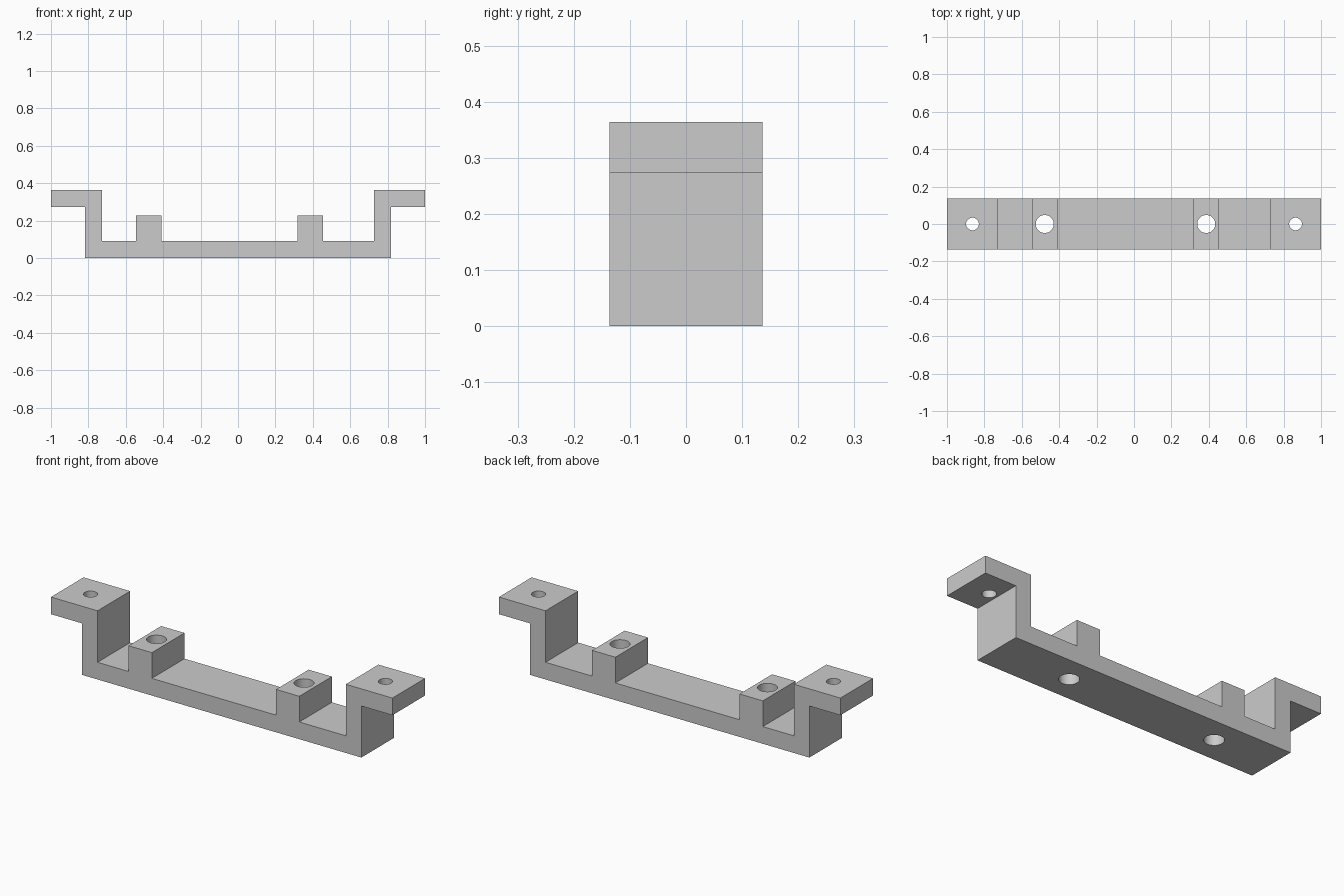
import bpy
import bmesh
from math import radians

cube = bpy.data.objects.get("Cube")
if cube:
    bpy.data.objects.remove(cube, do_unlink=True)

U = 1 / 11            # module: the wall thickness
HALF_DEPTH = 1.5 * U

grey = bpy.data.materials.new("plain grey")
grey.use_nodes = True
colour = (0.6, 0.6, 0.6, 1)
grey.diffuse_color = colour
grey.node_tree.nodes["Principled BSDF"].inputs["Base Color"].default_value = colour


def extrude_profile(name, points):
    """Extrude an x-z outline, given in modules, through the full depth."""
    bm = bmesh.new()
    face = bm.faces.new([bm.verts.new((x * U, -HALF_DEPTH, z * U)) for x, z in points])
    result = bmesh.ops.extrude_face_region(bm, geom=[face])
    verts = [v for v in result["geom"] if isinstance(v, bmesh.types.BMVert)]
    bmesh.ops.translate(bm, verts=verts, vec=(0, 2 * HALF_DEPTH, 0))
    bmesh.ops.recalc_face_normals(bm, faces=bm.faces)
    mesh = bpy.data.meshes.new(name)
    bm.to_mesh(mesh)
    bm.free()
    mesh.materials.append(grey)
    obj = bpy.data.objects.new(name, mesh)
    bpy.context.collection.objects.link(obj)
    return obj


def drill(obj, x, radius):
    """Cut a vertical round hole right through the object."""
    bpy.ops.mesh.primitive_cylinder_add(vertices=48, radius=radius, depth=2,
                                        location=(x * U, 0, 0))
    cutter = bpy.context.object
    cutter.hide_render = True
    cutter.data.materials.append(grey)
    mod = obj.modifiers.new("hole", 'BOOLEAN')
    mod.operation = 'DIFFERENCE'
    mod.solver = 'EXACT'
    mod.object = cutter
    bpy.context.view_layer.objects.active = obj
    bpy.ops.object.modifier_apply(modifier=mod.name)
    bpy.data.objects.remove(cutter, do_unlink=True)


# Outline of one stepped end: flange underside, post, flange top
end = [(9, 0), (9, 3), (11, 3), (11, 4), (8, 4), (8, 1)]


def boss(x0, x1):
    """Outline of a raised block on the base, right edge first."""
    return [(x1, 1), (x1, 2.5), (x0, 2.5), (x0, 1)]


# One-piece bracket: base, two offset bosses, mirrored stepped ends
outline = end + boss(3.5, 5) + boss(-6, -4.5) + [(-x, z) for x, z in reversed(end)]
bracket = extrude_profile("mounting_bracket", outline)

# Boss holes and flange screw holes
for x in (-5.25, 4.25):
    drill(bracket, x, 0.048)
for x in (-9.5, 9.5):
    drill(bracket, x, 0.034)

# Smooth hole walls, crisp edges elsewhere
bpy.ops.object.select_all(action='DESELECT')
bracket.select_set(True)
bpy.context.view_layer.objects.active = bracket
bpy.ops.object.shade_smooth_by_angle(angle=radians(30))
